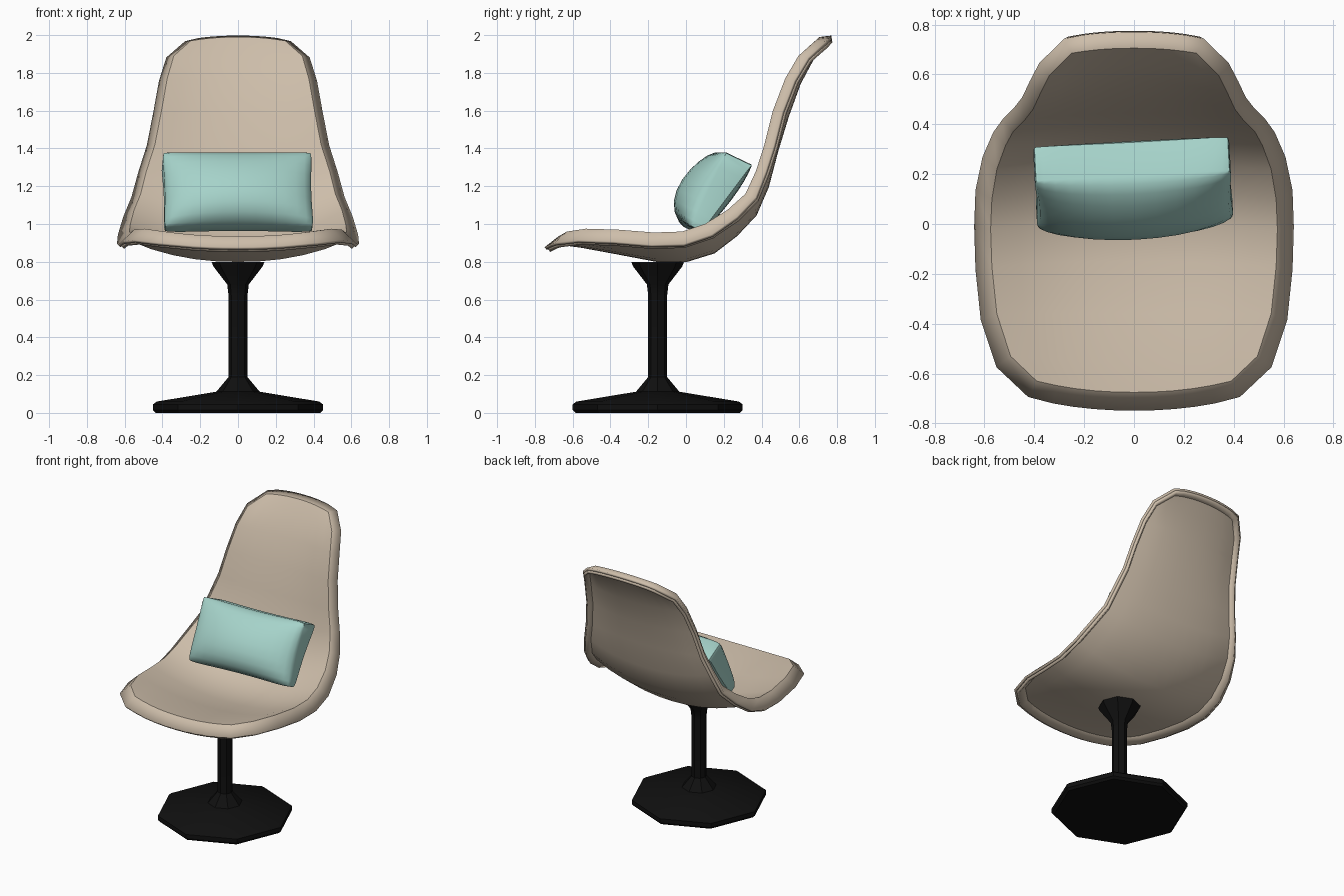
import bpy, bmesh, math
from mathutils import Vector, Matrix

cube = bpy.data.objects.get("Cube")
if cube:
    bpy.data.objects.remove(cube, do_unlink=True)


def material(name, rgb, rough=0.6):
    m = bpy.data.materials.new(name)
    m.use_nodes = True
    m.diffuse_color = (*rgb, 1)
    bsdf = m.node_tree.nodes["Principled BSDF"]
    bsdf.inputs["Base Color"].default_value = (*rgb, 1)
    bsdf.inputs["Roughness"].default_value = rough
    return m


beige = material("warm beige", (0.61, 0.51, 0.40))
teal = material("pale teal", (0.38, 0.65, 0.59))
black = material("black", (0.005, 0.005, 0.005))


def make_object(name, bm, mat, angle):
    mesh = bpy.data.meshes.new(name)
    bm.to_mesh(mesh)
    bm.free()
    mesh.materials.append(mat)
    ob = bpy.data.objects.new(name, mesh)
    bpy.context.collection.objects.link(ob)
    bpy.ops.object.select_all(action='DESELECT')
    ob.select_set(True)
    bpy.context.view_layer.objects.active = ob
    bpy.ops.object.shade_smooth_by_angle(angle=math.radians(angle))
    return ob


def border(rows, cols):
    """Grid indices around the edge, anticlockwise."""
    return ([(0, j) for j in range(cols)] + [(i, cols - 1) for i in range(1, rows)]
            + [(rows - 1, j) for j in range(cols - 2, -1, -1)]
            + [(i, 0) for i in range(rows - 2, 0, -1)])


def fill_grid(bm, g, flip=False):
    for i in range(len(g) - 1):
        for j in range(len(g[0]) - 1):
            f = [g[i][j], g[i][j + 1], g[i + 1][j + 1], g[i + 1][j]]
            bm.faces.new(f[::-1] if flip else f)


# Seat sections from front lip to top: half width, middle y z, edge y z
SECTIONS = [
    (.39, -.675, .935, -.63, .96), (.495, -.55, .92, -.53, .975),
    (.55, -.36, .885, -.36, .97), (.57, -.15, .845, -.17, .955),
    (.575, .0, .845, -.02, .96), (.57, .13, .885, .10, 1.0),
    (.55, .24, .97, .22, 1.075), (.515, .335, 1.07, .315, 1.16),
    (.485, .395, 1.21, .37, 1.28), (.44, .445, 1.40, .415, 1.42),
    (.405, .50, 1.58, .46, 1.60), (.375, .565, 1.76, .525, 1.77),
    (.34, .64, 1.90, .595, 1.89), (.25, .705, 1.99, .685, 1.97)]
COLS = 11


def seat_layer(name, drop, lip_scale, thickness):
    """Bowl-shaped sheet with a turned-down lip all round."""
    n = len(SECTIONS)
    mids = [Vector((0, s[1], s[2])) for s in SECTIONS]
    normals = []
    for i in range(n):
        t = (mids[min(i + 1, n - 1)] - mids[max(i - 1, 0)]).normalized()
        normals.append(Vector((0, -t.z, t.y)))
    bm = bmesh.new()
    grid = []
    for s, nrm in zip(SECTIONS, normals):
        row = []
        for j in range(COLS):
            u = 2 * j / (COLS - 1) - 1
            w = abs(u) ** 2.2
            p = Vector((s[0] * u, s[1] + (s[3] - s[1]) * w, s[2] + (s[4] - s[2]) * w))
            row.append(bm.verts.new(p - nrm * drop))
        grid.append(row)
    fill_grid(bm, grid)
    # turned-down lip
    loop = border(n, COLS)
    inner = [grid[i][j] for i, j in loop]
    outer = []
    for k, (i, j) in enumerate(loop):
        tangent = inner[(k + 1) % len(loop)].co - inner[k - 1].co
        out = tangent.cross(normals[i]).normalized()
        back = max(0, min(1, (i - 5) / 3))
        reach, fall = .066 - .022 * back, .066 - .018 * back
        offset = out * reach - normals[i] * fall
        outer.append(bm.verts.new(inner[k].co + offset * lip_scale))
    for k in range(len(loop)):
        m = (k + 1) % len(loop)
        bm.faces.new([inner[m], inner[k], outer[k], outer[m]])
    ob = make_object(name, bm, beige, 35)
    sol = ob.modifiers.new("thickness", 'SOLIDIFY')
    sol.thickness = thickness
    sol.offset = -1
    return ob


seat_layer("seat_upholstery", 0, 1.0, .018)
seat_layer("seat_shell", .026, .72, .02)

# Pedestal: octagonal lathe, radius and height pairs
PROFILE = [(.435, 0), (.45, .015), (.45, .045), (.43, .06), (.115, .112), (.05, .19),
           (.05, .62), (.057, .68), (.13, .775), (.14, .80)]
SIDES = 8
bm = bmesh.new()
rings = []
for r, z in PROFILE:
    rings.append([bm.verts.new((r * math.cos(2 * math.pi * k / SIDES),
                                -.15 + r * math.sin(2 * math.pi * k / SIDES), z))
                  for k in range(SIDES)])
for a, b in zip(rings, rings[1:]):
    for k in range(SIDES):
        m = (k + 1) % SIDES
        bm.faces.new([a[k], a[m], b[m], b[k]])
bm.faces.new(rings[0][::-1])
bm.faces.new(rings[-1])
make_object("pedestal", bm, black, 30)

# Cushion: domed front, boxed border deeper at the top, shallow back
NU, NV = 15, 11
bm = bmesh.new()
front, rear = [], []
for i in range(NV):
    v = -math.cos(math.pi * i / (NV - 1))
    rf, rb = [], []
    for j in range(NU):
        u = -math.cos(math.pi * j / (NU - 1))
        x = .40 * u * (1 - .03 * (1 - v * v)) * (1 - .03 * abs(u * v) ** 8)
        y = .225 * v * (1 - .05 * (1 - u * u)) * (1 - .05 * abs(u * v) ** 8)
        dome = max(0, (1 - u * u) * (1 - v * v)) ** .5
        rf.append(bm.verts.new((x, y, .13 * dome * (1 - .25 * v))))
        rb.append(bm.verts.new((x, y, -(.105 + .045 * v) - .04 * dome)))
    front.append(rf)
    rear.append(rb)
fill_grid(bm, front)
fill_grid(bm, rear, True)
loop = border(NV, NU)
for k, (i, j) in enumerate(loop):
    a, b = loop[(k + 1) % len(loop)]
    bm.faces.new([front[a][b], front[i][j], rear[i][j], rear[a][b]])
bmesh.ops.recalc_face_normals(bm, faces=bm.faces)
place = (Matrix.Translation((0, .10, 1.182)) @ Matrix.Rotation(math.radians(3), 4, 'Z')
         @ Matrix.Rotation(math.radians(64.5), 4, 'X'))
bm.transform(place)
make_object("cushion", bm, teal, 40)
